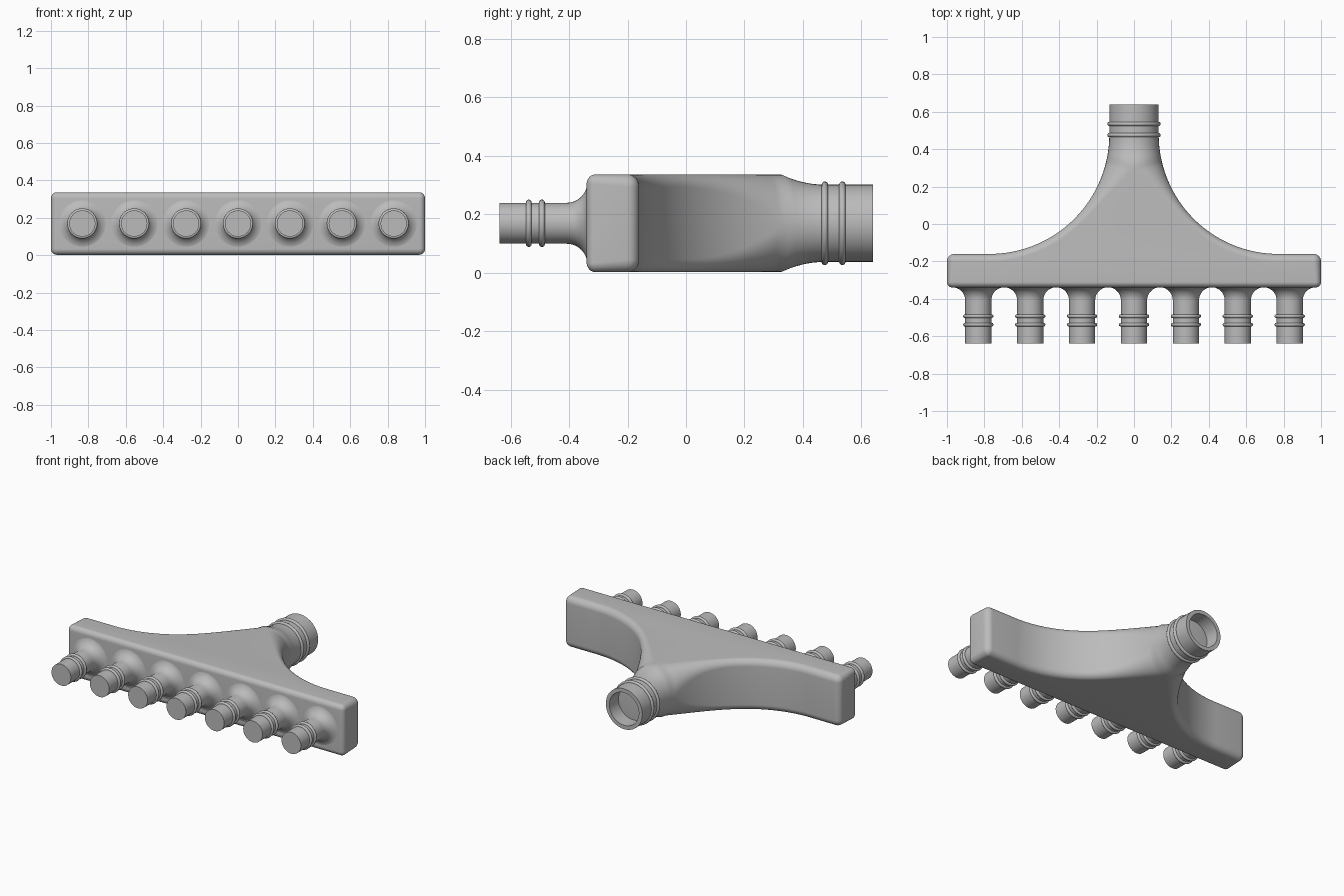
import bpy, bmesh
from math import sin, cos, pi, radians
from mathutils import Vector

cube = bpy.data.objects.get("Cube")
if cube:
    bpy.data.objects.remove(cube, do_unlink=True)

GREY = (0.5, 0.5, 0.5, 1)
mat = bpy.data.materials.new("matte grey")
mat.use_nodes = True
mat.diffuse_color = GREY
mat.node_tree.nodes["Principled BSDF"].inputs["Base Color"].default_value = GREY

CZ = 0.169       # height of every pipe axis
H = 0.167        # half thickness of the body
PIPE = 0.132     # rear pipe radius
BORE = 0.107


def finish(name, bm):
    bmesh.ops.remove_doubles(bm, verts=bm.verts, dist=1e-5)
    bmesh.ops.dissolve_degenerate(bm, edges=bm.edges, dist=1e-6)
    bmesh.ops.recalc_face_normals(bm, faces=bm.faces)
    mesh = bpy.data.meshes.new(name)
    bm.to_mesh(mesh)
    bm.free()
    mesh.materials.append(mat)
    ob = bpy.data.objects.new(name, mesh)
    bpy.context.collection.objects.link(ob)
    bpy.ops.object.select_all(action='DESELECT')
    ob.select_set(True)
    bpy.context.view_layer.objects.active = ob
    bpy.ops.object.shade_smooth_by_angle(angle=radians(35))
    return ob


def revolve(name, profile, x, segs=40):
    """Turn (radius, y) points around an axis along y."""
    bm = bmesh.new()
    rings = [[bm.verts.new((x + r * cos(2 * pi * k / segs), y, CZ + r * sin(2 * pi * k / segs)))
              for k in range(segs)] for r, y in profile]
    for a, b in zip(rings, rings[1:]):
        for k in range(segs):
            n = (k + 1) % segs
            bm.faces.new((a[k], a[n], b[n], b[k]))
    bm.faces.new(rings[0])
    bm.faces.new(rings[-1])
    return finish(name, bm)


def bead(name, x, y, major, minor, segs=40):
    """Rounded sealing ring around a pipe."""
    steps = 10
    prof = [(major + minor * sin(pi * k / steps), y - minor * cos(pi * k / steps))
            for k in range(steps + 1)]
    return revolve(name, prof, x, segs)


# Half outline of the body: (point, outward normal, edge radius, half height)
stations = []


def arc(cx, cy, r, a0, a1, steps, edge, side=1):
    for k in range(steps + 1):
        a = radians(a0 + (a1 - a0) * k / steps)
        d = Vector((cos(a), sin(a)))
        stations.append((Vector((cx, cy)) + d * r, d * side, edge))


arc(0.97, -0.31, 0.03, -90, 0, 6, lambda y: 0.03)
arc(0.96, -0.2, 0.04, 0, 90, 6, lambda y: 0.04)
SWEEP = 0.64
arc(PIPE + SWEEP, 0.48, SWEEP, 270, 180, 48,
    lambda y: 0.04 + 0.125 * min(1, max(0, (y + 0.05) / 0.4)) ** 2.5, -1)
stations.append((Vector((PIPE, 0.64)), Vector((1, 0)), lambda y: PIPE))

# Body: each station becomes a vertical strip with rounded top and bottom edges
bm = bmesh.new()
Q = 10
right, left = [], []
tip = None


def add_strip(p, n, d, h):
    rz = min(h, d * 1.08)
    pts = []
    for sgn, order in ((1, range(Q, -1, -1)), (-1, range(Q + 1))):
        for k in order:
            a = pi / 2 * k / Q
            q = p - n * d * (1 - cos(a))
            pts.append((max(q.x, 0), q.y, CZ + sgn * (h - rz + rz * sin(a))))
    right.append([bm.verts.new(c) for c in pts])
    left.append([bm.verts.new((-x, y, z)) for x, y, z in pts])


for i, (p, n, edge) in enumerate(stations):
    # the outward side of the concave sweep faces its centre
    d = edge(p.y)
    if n.x > 0.5 and p.x / n.x <= d + 1e-6:
        d = p.x / n.x
        tip = i if tip is None else tip
    u = min(1, max(0, ((p - n * d).y - 0.325) / 0.15))
    add_strip(p, n, d, PIPE + (H - PIPE) * (1 - u) ** 2)

# Hollow of the rear pipe continues the same strips inward
for y in (0.64, 0.2):
    add_strip(Vector((BORE, y)), Vector((1, 0)), BORE, BORE)

for side in (right, left):
    for a, b in zip(side, side[1:]):
        for j in range(len(a) - 1):
            bm.faces.new((a[j], a[j + 1], b[j + 1], b[j]))
for j in range(len(right[0]) - 1):
    bm.faces.new((right[0][j], right[0][j + 1], left[0][j + 1], left[0][j]))
for j in (0, -1):
    bm.faces.new([s[j] for s in right[:tip + 1]] + [s[j] for s in reversed(left[:tip + 1])])
bm.faces.new(right[-1] + left[-1][::-1])
finish("manifold_body", bm)

# Sealing rings on the rear pipe
for i, y in enumerate((0.475, 0.535)):
    bead(f"rear_pipe_ring_{i + 1}", 0, y, PIPE, 0.011, 48)

# Row of seven flared outlets, each with two sealing rings
R = 0.07
flare = [(2 * R - R * cos(pi / 2 * k / 12), -0.408 + R * sin(pi / 2 * k / 12)) for k in range(13)]
for i in range(7):
    x = (i - 3) * 0.2775
    revolve(f"outlet_{i + 1}", [(R, -0.639)] + flare + [(2 * R, -0.32)], x)
    for k, y in enumerate((-0.538, -0.493)):
        bead(f"outlet_{i + 1}_ring_{k + 1}", x, y, R + 0.001, 0.01)
